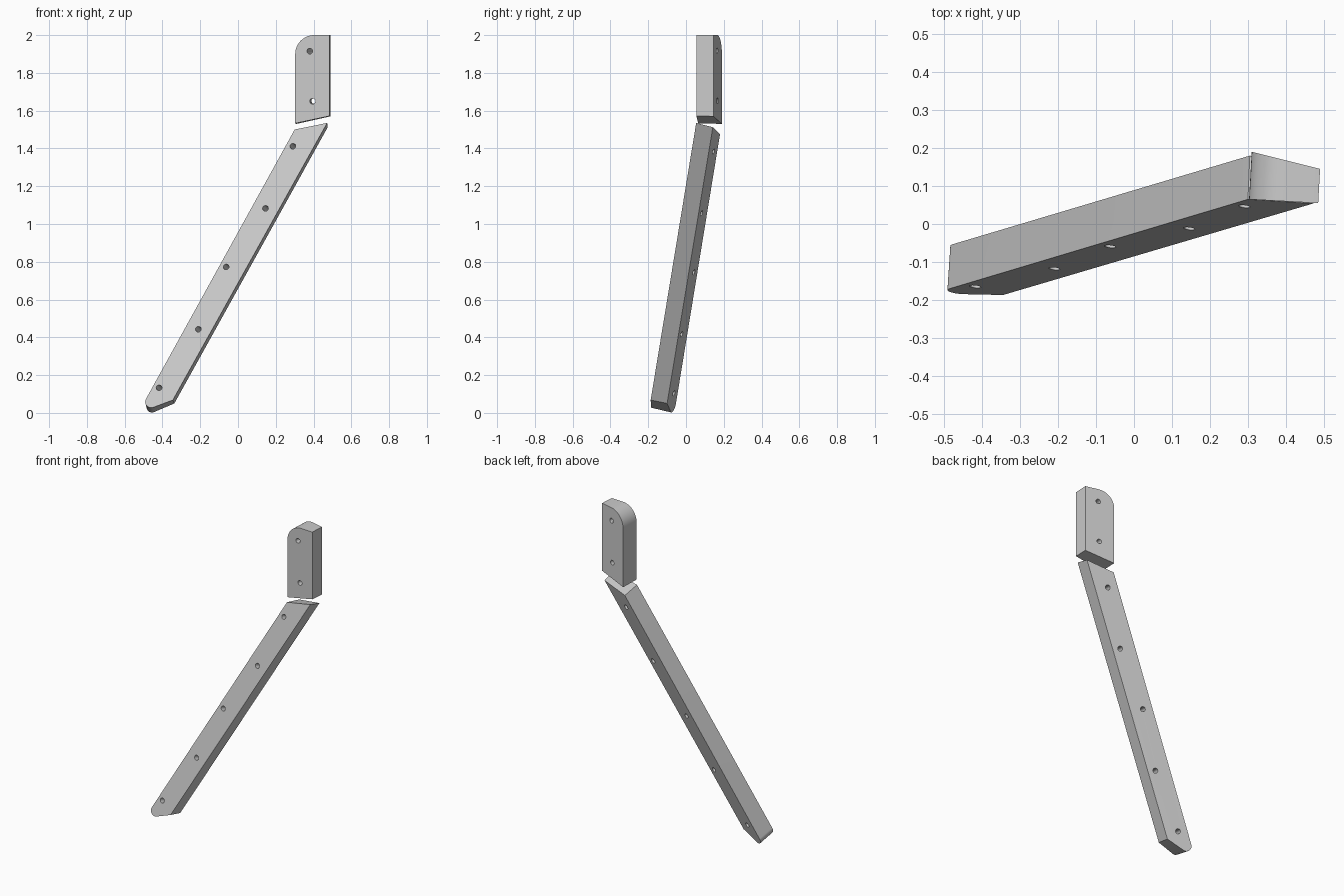
import bpy
import bmesh
from math import radians, sin
from mathutils import Vector

default = bpy.data.objects.get("Cube")
if default:
    bpy.data.objects.remove(default, do_unlink=True)

GREY = (0.6, 0.6, 0.6, 1)
grey = bpy.data.materials.new("light_grey")
grey.use_nodes = True
grey.diffuse_color = GREY
grey.node_tree.nodes["Principled BSDF"].inputs["Base Color"].default_value = GREY


def fillet(prev, corner, nxt, reach, steps=12):
    """Circular arc replacing a corner, as a rational curve."""
    a = (prev - corner).normalized()
    b = (nxt - corner).normalized()
    w = sin(a.angle(b) / 2)
    start, end = corner + a * reach, corner + b * reach
    arc = []
    for i in range(steps + 1):
        t = i / steps
        k = ((1 - t) ** 2, 2 * w * t * (1 - t), t * t)
        arc.append((start * k[0] + corner * k[1] + end * k[2]) / sum(k))
    return arc


def outline(points, reach):
    """Four-sided outline whose first corner is rounded."""
    p = [Vector(c) for c in points]
    return fillet(p[-1], p[0], p[1], reach) + p[1:]


def finish(name, bm):
    bmesh.ops.recalc_face_normals(bm, faces=bm.faces)
    mesh = bpy.data.meshes.new(name)
    bm.to_mesh(mesh)
    bm.free()
    mesh.materials.append(grey)
    obj = bpy.data.objects.new(name, mesh)
    bpy.context.collection.objects.link(obj)
    return obj


def loft(name, front, back, reach):
    """Solid between a front outline and a back outline."""
    bm = bmesh.new()
    f = [bm.verts.new(v) for v in outline(front, reach)]
    b = [bm.verts.new(v) for v in outline(back, reach)]
    bm.faces.new(f)
    bm.faces.new(b[::-1])
    n = len(f)
    for i in range(n):
        j = (i + 1) % n
        bm.faces.new((f[i], b[i], b[j], f[j]))
    return finish(name, bm)


def drill(obj, holes, radius=0.015):
    """Cut round through-holes given by (front centre, run to back)."""
    bm = bmesh.new()
    for centre, run in holes:
        c, d = Vector(centre), Vector(run)
        matrix = d.to_track_quat('Z', 'Y').to_matrix().to_4x4()
        matrix.translation = c + d / 2
        bmesh.ops.create_cone(bm, cap_ends=True, segments=20, radius1=radius,
                              radius2=radius, depth=d.length * 2, matrix=matrix)
    cutter = finish(obj.name + "_hole_cutter", bm)
    cutter.hide_render = True
    mod = obj.modifiers.new("holes", 'BOOLEAN')
    mod.operation = 'DIFFERENCE'
    mod.solver = 'EXACT'
    mod.object = cutter
    bpy.ops.object.select_all(action='DESELECT')
    obj.select_set(True)
    bpy.context.view_layer.objects.active = obj
    bpy.ops.object.modifier_apply(modifier=mod.name)
    bpy.data.objects.remove(cutter, do_unlink=True)
    bpy.ops.object.shade_smooth_by_angle(angle=radians(30))


# Upper block: tapered, rounded at the top outer corner
block = loft(
    "upper_block",
    [(0.303, 0.065, 2), (0.303, 0.065, 1.533), (0.485, 0.055, 1.572), (0.485, 0.055, 2)],
    [(0.31, 0.19, 2), (0.31, 0.19, 1.53), (0.49, 0.145, 1.57), (0.49, 0.145, 2)],
    0.1)
drill(block, [((0.38, 0.061, 1.915), (0.03, 0.105, 0.003)),
              ((0.395, 0.06, 1.65), (0.008, 0.105, 0.002))])

# Long leaning strut: rounded at the lower outer corner
strut = loft(
    "leaning_strut",
    [(-0.528, -0.183, 0), (-0.345, -0.187, 0.068), (0.472, 0.054, 1.535), (0.3, 0.065, 1.5)],
    [(-0.52, -0.066, -0.028), (-0.337, -0.1, 0.05), (0.475, 0.142, 1.512), (0.305, 0.18, 1.475)],
    0.085)
through = (0.03, 0.1, -0.028)
drill(strut, [(c, through) for c in (
    (0.29, 0.045, 1.412), (0.145, -0.013, 1.083), (-0.063, -0.06, 0.773),
    (-0.21, -0.118, 0.443), (-0.418, -0.165, 0.133))])
